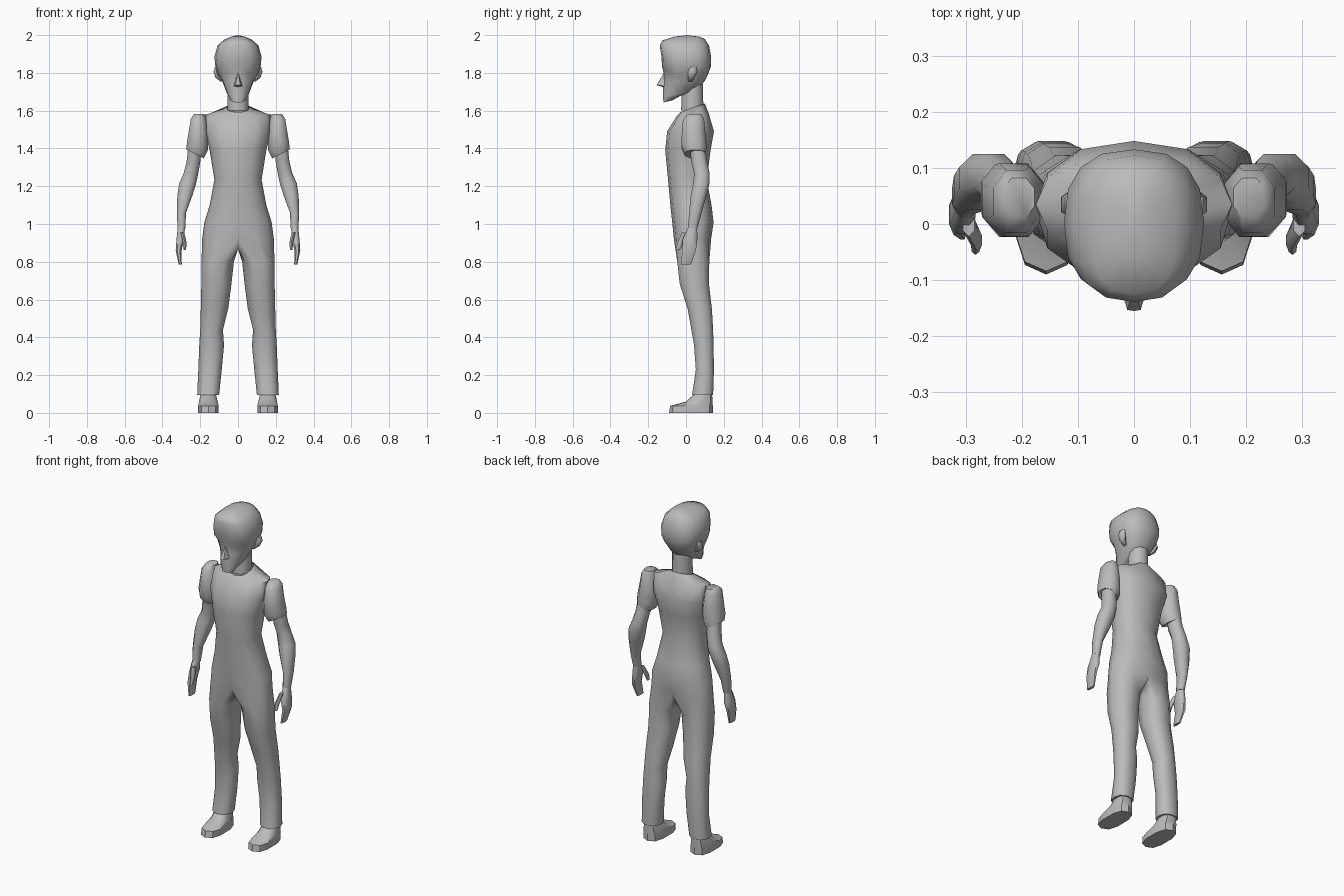
import bpy
import bmesh
from math import sin, cos, radians, copysign

cube = bpy.data.objects.get("Cube")
if cube:
    bpy.data.objects.remove(cube)

grey = bpy.data.materials.new("plain grey")
grey.use_nodes = True
grey.diffuse_color = (0.5, 0.5, 0.5, 1)
grey.node_tree.nodes["Principled BSDF"].inputs["Base Color"].default_value = (0.5, 0.5, 0.5, 1)


def ring(z, xin, xout, yf, yb, angles, power=1.0, tilt_x=0, tilt_y=0):
    """Points round a rounded box from its x and y limits, sloped by the tilts."""
    cx, cy = (xin + xout) / 2, (yf + yb) / 2
    rx, ry = (xout - xin) / 2, (yb - yf) / 2
    pts = []
    for a in angles:
        c, s = cos(radians(a)), sin(radians(a))
        dx = rx * copysign(abs(c) ** power, c) if abs(c) > 1e-6 else 0
        dy = ry * copysign(abs(s) ** power, s) if abs(s) > 1e-6 else 0
        pts.append((cx + dx, cy + dy, z + dx * tilt_x + dy * tilt_y))
    return pts


def bridge(bm, upper, lower, closed):
    n = len(upper)
    for i in range(n if closed else n - 1):
        j = (i + 1) % n
        bm.faces.new((upper[i], lower[i], lower[j], upper[j]))


def loft(bm, rings, closed=True, caps=(True, True)):
    rows = [[bm.verts.new(p) for p in r] for r in rings]
    for upper, lower in zip(rows, rows[1:]):
        bridge(bm, upper, lower, closed)
    if caps[0]:
        bm.faces.new(rows[0])
    if caps[1]:
        bm.faces.new(rows[-1][::-1])
    return rows


def finish(name, bm, angle=60):
    """Make the object, mirrored across the middle plane."""
    bmesh.ops.recalc_face_normals(bm, faces=bm.faces)
    mesh = bpy.data.meshes.new(name)
    bm.to_mesh(mesh)
    bm.free()
    mesh.materials.append(grey)
    obj = bpy.data.objects.new(name, mesh)
    bpy.context.collection.objects.link(obj)
    mod = obj.modifiers.new("Mirror", 'MIRROR')
    mod.merge_threshold = 0.0005
    bpy.ops.object.select_all(action='DESELECT')
    obj.select_set(True)
    bpy.context.view_layer.objects.active = obj
    bpy.ops.object.shade_smooth_by_angle(angle=radians(angle))


def part(name, rows, sides=8, power=0.9, angle=60):
    """Closed limb from rows of (z, xin, xout, yf, yb) and an optional x tilt."""
    bm = bmesh.new()
    turn = [360 / sides * (i + 0.5) for i in range(sides)]
    loft(bm, [ring(*r[:5], turn, power, *r[5:]) for r in rows])
    finish(name, bm, angle)


# Torso and trousers as one skin: half rings joined to a full ring for the leg
half = [-90 + 30 * i for i in range(7)]
torso = [(1.615, .06, -.03, .1, .35), (1.578, .175, -.05, .12, .1), (1.49, .175, -.1, .148, 0),
         (1.39, .15, -.11, .13, 0), (1.235, .125, -.095, .11, 0), (1.1, .15, -.083, .135, 0),
         (1.01, .178, -.073, .146, 0), (.92, .19, -.064, .133, 0)]
legs = [(.8, .022, .193, -.05, .127), (.68, .035, .194, -.036, .125), (.55, .052, .197, .006, .14),
        (.44, .08, .2, .026, .146), (.36, .074, .205, .04, .148), (.23, .086, .21, .05, .15),
        (.095, .1, .216, .03, .146)]
bm = bmesh.new()
rows = loft(bm, [ring(z, -w, w, f, b, half, .88, 0, t) for z, w, f, b, t in torso],
            False, (False, False))
crotch = [bm.verts.new((0, y, .868)) for y in (.085, .035, -.015)]
full = [-108 + 36 * i for i in range(10)]
leg_rows = loft(bm, [ring(*r, full, .85) for r in legs], True, (False, True))
bridge(bm, rows[-1] + crotch, leg_rows[0], True)
finish("torso_and_trousers", bm)

# Shoes
part("shoes", [(.11, .118, .198, .055, .138), (.06, .106, .208, .0, .14),
               (.037, .1, .213, -.084, .142), (0, .1, .213, -.09, .142)], 10, .75, 40)

# Sleeves, with a sloping hem, and the bare arms inside them
part("sleeves", [(1.583, .175, .235, .01, .085), (1.555, .168, .253, -.02, .1),
                 (1.48, .155, .266, -.027, .107), (1.41, .155, .275, -.028, .113, .35),
                 (1.37, .178, .276, -.01, .11, .5)])
part("arms", [(1.42, .19, .265, .015, .1), (1.33, .197, .275, .025, .115),
              (1.27, .207, .29, .04, .128), (1.215, .218, .315, .035, .128),
              (1.15, .239, .324, .022, .112), (1.06, .273, .326, .014, .085),
              (.975, .278, .321, .008, .062)])

# Hands
part("hands", [(.985, .28, .32, .01, .06), (.92, .282, .327, -.02, .064),
               (.86, .298, .331, -.022, .055), (.785, .297, .314, -.03, .028)])
part("thumbs", [(.955, .283, .306, -.022, .02), (.9, .27, .292, -.046, -.012),
                (.862, .275, .29, -.055, -.033)], 6)

# Neck, as half rings
bm = bmesh.new()
loft(bm, [ring(1.74, -.055, .055, -.02, .09, half), ring(1.6, -.056, .056, -.026, .092, half)],
     False, (False, False))
finish("neck", bm)

# Head: half rings from crown to chin, with the eye sockets pressed in
head = [(1.992, .035, -.06, .07, 0), (1.975, .075, -.125, .1, .03), (1.945, .108, -.139, .122, 0),
        (1.885, .125, -.13, .133, 0), (1.835, .12, -.127, .132, 0), (1.8, .108, -.119, .12, 0),
        (1.755, .083, -.121, .098, 0), (1.69, .058, -.122, .05, .15), (1.662, .04, -.119, -.025, .4)]
bm = bmesh.new()
arc = [-90 + 22.5 * i for i in range(9)]
rows = loft(bm, [ring(z, -w, w, f, b, arc, .8, 0, t) for z, w, f, b, t in head],
            False, (False, False))
for row in rows[5:7]:
    row[1].co.y += .01
    row[2].co.y += .018
for row, z in ((rows[0], 2.0), (rows[-1], 1.655)):
    mid = bm.verts.new((0, (row[0].co.y + row[-1].co.y) / 2, z))
    for a, b in zip(row, row[1:]):
        bm.faces.new((a, b, mid))
finish("head", bm)

# Nose wedge
bm = bmesh.new()
bridge_top, tip, tip_side, wing, base = [bm.verts.new(p) for p in (
    (0, -.112, 1.81), (0, -.155, 1.735), (.012, -.153, 1.735), (.024, -.112, 1.73), (0, -.112, 1.722))]
for f in ((bridge_top, tip, tip_side), (bridge_top, tip_side, wing), (tip, base, wing, tip_side)):
    bm.faces.new(f)
finish("nose", bm)

# Ears
part("ears", [(1.83, .1, .124, .02, .055), (1.805, .095, .132, .01, .06),
              (1.775, .085, .122, .01, .045), (1.755, .075, .095, .012, .035)], 6)
